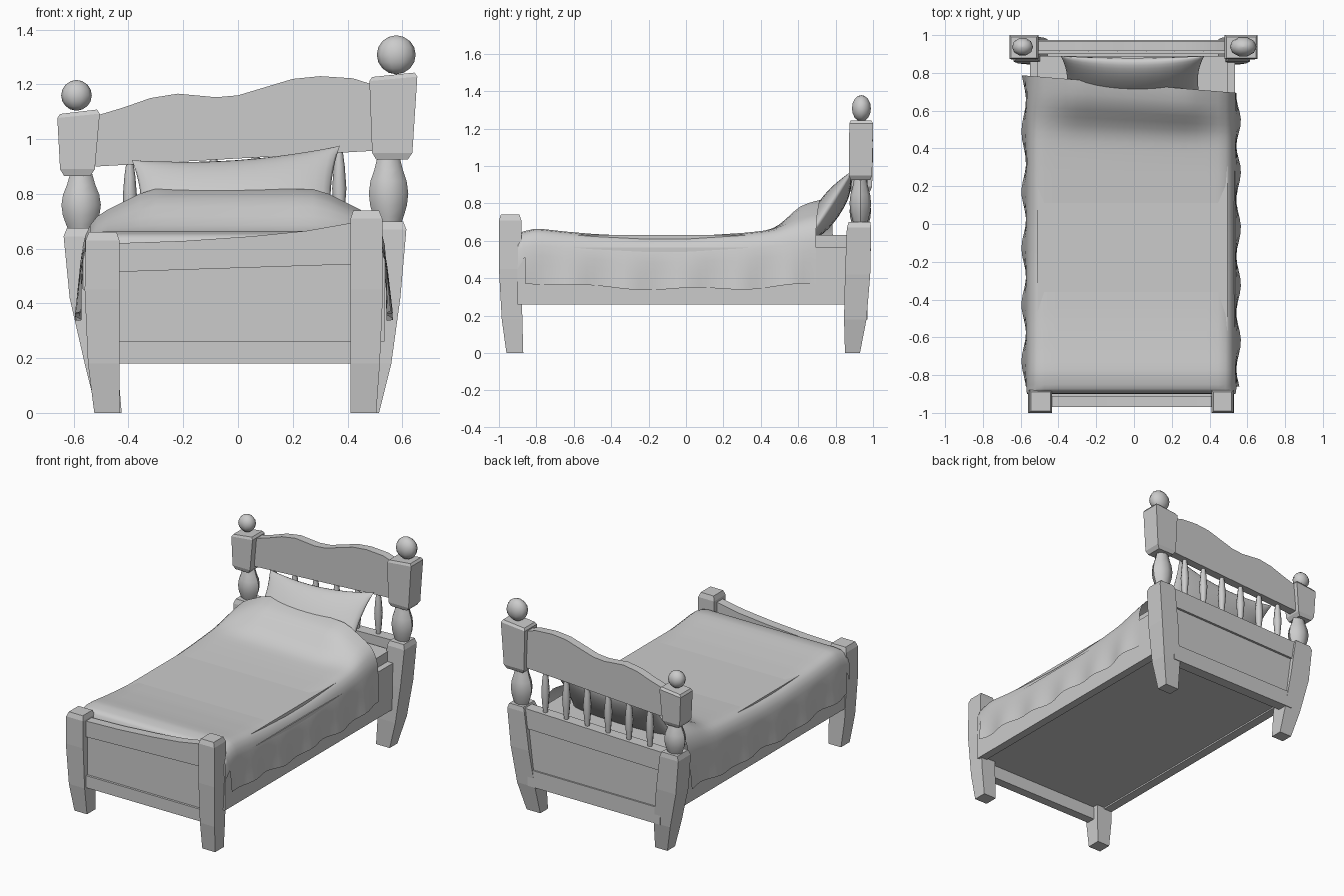
import bpy, bmesh, math

if "Cube" in bpy.data.objects:
    bpy.data.objects.remove(bpy.data.objects["Cube"])


def finish(bm, name, angle=None):
    bmesh.ops.remove_doubles(bm, verts=bm.verts, dist=0.0005)
    bmesh.ops.recalc_face_normals(bm, faces=bm.faces)
    me = bpy.data.meshes.new(name)
    bm.to_mesh(me)
    bm.free()
    ob = bpy.data.objects.new(name, me)
    bpy.context.collection.objects.link(ob)
    if angle:
        bpy.ops.object.select_all(action='DESELECT')
        bpy.context.view_layer.objects.active = ob
        ob.select_set(True)
        bpy.ops.object.shade_smooth_by_angle(angle=math.radians(angle))
    return ob


def skin(bm, rings, closed=True, caps=True):
    rows = [[bm.verts.new(p) for p in r] for r in rings]
    n = len(rows[0])
    for a, b in zip(rows, rows[1:]):
        for i in range(n if closed else n - 1):
            j = (i + 1) % n
            bm.faces.new((a[i], a[j], b[j], b[i]))
    if caps:
        bm.faces.new(rows[0])
        bm.faces.new(rows[-1])


def loft(name, sections, slope=0):
    # rectangular sections: (z, x0, x1, y0, y1); slope tilts the last one
    bm = bmesh.new()
    rings = []
    for k, (z, x0, x1, y0, y1) in enumerate(sections):
        s = slope if k >= len(sections) - 2 else 0
        rings.append([(x0, y0, z - s), (x1, y0, z + s), (x1, y1, z + s), (x0, y1, z - s)])
    skin(bm, rings)
    return finish(bm, name)


def box(name, x0, x1, y0, y1, z0, z1):
    return loft(name, [(z0, x0, x1, y0, y1), (z1, x0, x1, y0, y1)])


def slab(name, pts, y0, y1):
    bm = bmesh.new()
    skin(bm, [[(x, y, z) for x, z in pts] for y in (y0, y1)])
    return finish(bm, name, 25)


def lathe(name, cx, cy, prof, sy=1.0, sides=8):
    bm = bmesh.new()
    skin(bm, [[(cx + r * math.cos(2 * math.pi * i / sides),
                cy + sy * r * math.sin(2 * math.pi * i / sides), z)
               for i in range(sides)] for z, r in prof])
    return finish(bm, name, 50)


def lerp(table, t):
    for (a, p), (b, q) in zip(table, table[1:]):
        if t <= b:
            return p + (q - p) * max(0, (t - a) / (b - a))
    return table[-1][1]


# front legs: (side, inner x, outer x, foot outer x, top z)
for side, xi, xo, xf, top in (('left', -.433, -.56, -.525, .66), ('right', .411, .53, .505, .74)):
    s = 1 if xo > 0 else -1
    loft(f'front_leg_{side}', [
        (0, xi, xf, -.96, -.87), (.18, xi, xo - s * .012, -.985, -.875),
        (.45, xi, xo, -1, -.88), (top - .03, xi, xo - s * .003, -1, -.88),
        (top, xi + s * .01, xo - s * .015, -.99, -.89)])

# footboard rails and recessed panel
slab('footboard_top_rail', [(-.44, .515), (.42, .543), (.42, .695), (.25, .665), (.05, .645), (-.2, .628), (-.44, .62)], -.97, -.91)
slab('footboard_panel', [(-.44, .24), (.42, .24), (.42, .56), (-.44, .54)], -.955, -.915)
box('footboard_bottom_rail', -.44, .42, -.97, -.91, .18, .26)

# back posts: leg, turned part, block and knob
for side, s, xi, xo, lt, bx0, bx1, bz0, bz1, cx, kx, kz, kr in (
        ('left', -1, -.50, -.637, .675, -.66, -.505, .865, 1.10, -.573, -.59, 1.16, .056),
        ('right', 1, .49, .615, .70, .48, .655, .925, 1.235, .55, .578, 1.308, .071)):
    loft(f'back_leg_{side}', [
        (0, xi - s * .075, s * .515, .85, .93), (.18, xi - s * .06, s * .56, .845, .965),
        (.42, xi - s * .03, xo - s * .022, .85, .985), (lt - .03, xi, xo, .86, .99),
        (lt, xi + s * .01, xo - s * .012, .87, .985)])
    h = bz0 - lt
    lathe(f'turned_post_{side}', cx, .932,
          [(lt - .01 + h * t, r) for t, r in ((0, .045), (.12, .055), (.3, .067), (.5, .072), (.7, .066), (.88, .052), (1.1, .04))], .8)
    loft(f'post_block_{side}', [
        (bz0, bx0 + .025, bx1 - .035, .88, .985), (bz0 + .025, bx0 + .01, bx1 - .018, .872, .995),
        (bz1 - .015, bx0, bx1, .873, 1), (bz1, bx0 + .01, bx1 - .01, .88, .99)], .008)
    lathe(f'knob_{side}', kx, .938,
          [(kz - kr * math.cos(math.pi * i / 8), max(.002, kr * math.sin(math.pi * i / 8))) for i in range(9)],
          .86 if s < 0 else .75, 10)

# wavy headboard and lower headboard frame
top = [(.49, 1.20), (.42, 1.222), (.3, 1.23), (.2, 1.22), (.1, 1.19), (0, 1.16), (-.08, 1.153),
       (-.22, 1.166), (-.32, 1.15), (-.42, 1.115), (-.52, 1.085)]
slab('headboard', [(-.52, .90), (.49, .957)] + top, .915, .97)
slab('headboard_lower_rail', [(-.51, .54), (.5, .56), (.5, .69), (-.51, .665)], .90, .975)
box('headboard_lower_panel', -.51, .5, .915, .96, .27, .56)
box('headboard_bottom_rail', -.49, .48, .90, .97, .18, .29)

# spindles
for i in range(6):
    x = -.395 + .153 * i
    zb, zt = .665 + .004 * i, .915 + .008 * i
    lathe(f'spindle_{i + 1}', x, .94,
          [(zb + (zt - zb) * t, r) for t, r in ((0, .014), (.2, .02), (.5, .026), (.8, .02), (1, .013))])

# side rails, slat base and mattress
box('side_rail_left', -.55, -.49, -.9, .88, .26, .565)
box('side_rail_right', .48, .535, -.9, .88, .26, .565)
box('bed_base', -.5, .49, -.92, .91, .27, .32)
box('mattress', -.51, .495, -.88, .89, .31, .63)

# blanket: raised over the pillow, hanging down both sides
base = [(-.87, .65), (-.8, .667), (-.65, .65), (-.5, .637), (-.2, .622), (0, .623), (.3, .642), (.5, .66), (.75, .70)]
bump = [(.42, 0), (.49, .012), (.55, .05), (.62, .10), (.69, .117), (.75, .12)]
edge = [(.5, .006), (.525, .025), (.543, .055), (.552, .09)]
ys = [-.85 + .04 * i for i in range(40)] + [.74]
bm = bmesh.new()
rows = []
for y, cap in [(-.9, .45), (-.898, .58), (-.888, .635), (-.872, .655)] + [(y, 9) for y in ys]:
    yy = max(y, -.86)

    def point(x, drop, hang):
        f = x / .55
        k = max(0, min(1, (.46 - abs(x) + .09) / .24))
        z = lerp(base, y) + lerp(bump, y) * k - drop
        if hang is None:
            return (x - .015, y - .045 * f * max(0, min(1, (y - .3) / .4)), min(z, cap))
        hem = .342 + .05 * yy * yy + .008 * math.sin(11 * yy + 1)
        wave = .012 * hang * math.sin(21 * yy + 2 * f) + .014 * hang
        sx = 1 if x > 0 else -1
        z0 = lerp(base, yy) - .09
        return (x - .015 + sx * wave, yy - .045 * f * max(0, min(1, (yy - .3) / .4)), z0 + (hem - z0) * hang)

    half = lambda s: ([point(s * x, d, None) for x, d in edge]
                      + [point(s * .555, 0, h) for h in (.25, .5, .75, 1)])
    rows.append(half(-1)[::-1] + [point(-.46 + .92 * i / 16, 0, None) for i in range(17)] + half(1))
skin(bm, rows, closed=False, caps=False)
finish(bm, 'blanket', 60)

# pillow leaning on the spindles, with pinched corners
bm = bmesh.new()
n = 16
for s in (1, -1):
    rows = []
    for j in range(n + 1):
        row = []
        for i in range(n + 1):
            u, v = math.sin(math.pi * (i / n - .5)), math.sin(math.pi * (j / n - .5))
            t = s * .065 * math.sqrt(max(0, (1 - u * u) * (1 - v * v)))
            vv = v * (1 - .17 * (1 - u * u))
            row.append((-.008 + .38 * u * (1 - .09 * (1 - v * v)),
                        .76 + .13 * vv - .81 * t, .765 + .185 * vv + .585 * t + .026 * u * (v + 1) / 2))
        rows.append(row)
    skin(bm, rows, closed=False, caps=False)
finish(bm, 'pillow', 80)
